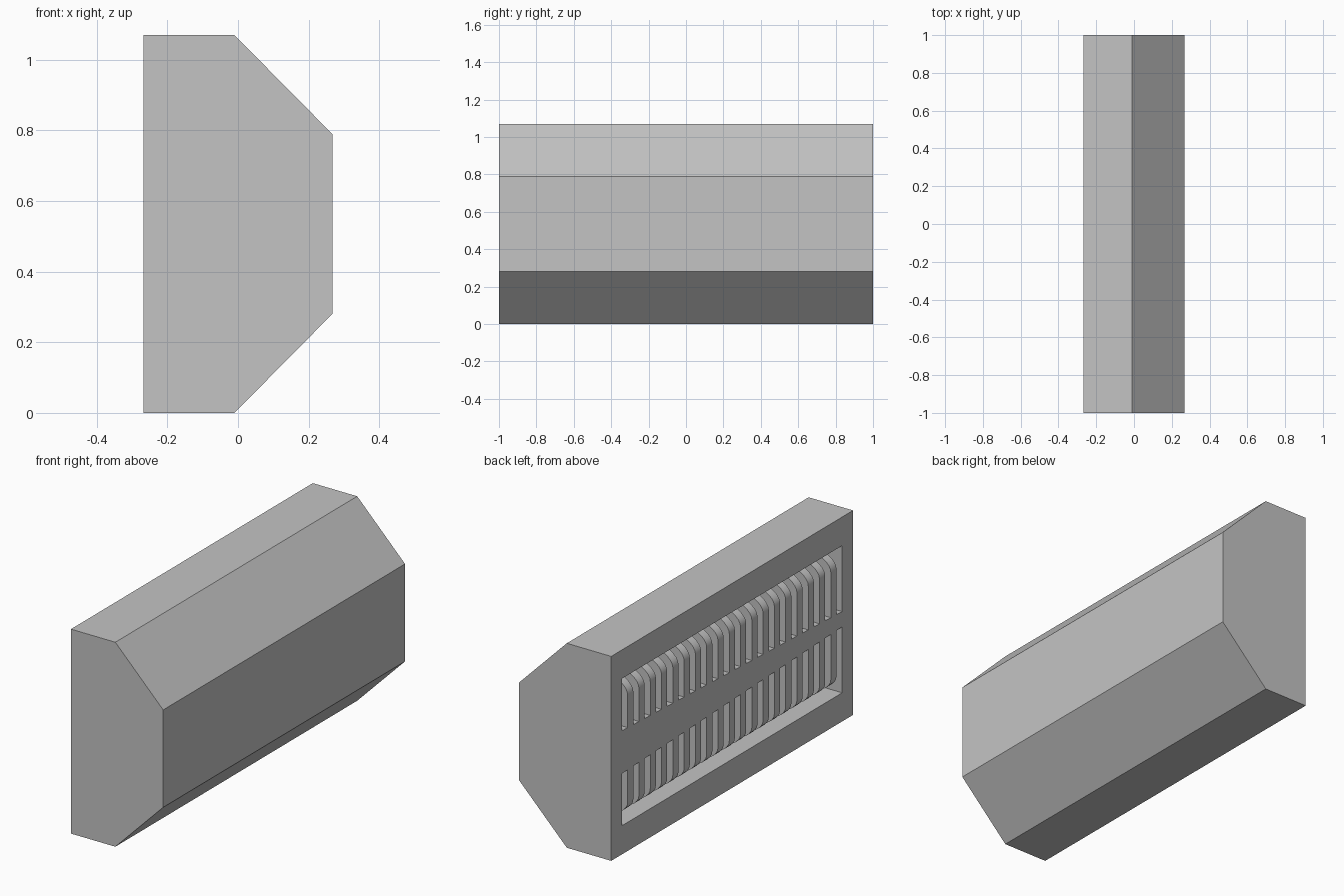
import bpy, bmesh, math
from mathutils import Vector

old = bpy.data.objects.get("Cube")
if old:
    bpy.data.objects.remove(old, do_unlink=True)

grey = bpy.data.materials.new("grey")
grey.use_nodes = True
colour = (0.55, 0.55, 0.55, 1)
grey.diffuse_color = colour
grey.node_tree.nodes["Principled BSDF"].inputs["Base Color"].default_value = colour

FRONT = -0.267       # open side of the housing
BACK = -0.02         # floor of the recess
MID = 0.535          # centre height
HALF_LEN = 0.91      # recess half length
HALF_HIGH = 0.385    # recess half height


def prism(bm, points, offset):
    """Extrude a closed polygon by an offset into a solid."""
    face = bm.faces.new([bm.verts.new(p) for p in points])
    ext = bmesh.ops.extrude_face_region(bm, geom=[face], use_keep_orig=True)
    moved = [g for g in ext["geom"] if isinstance(g, bmesh.types.BMVert)]
    bmesh.ops.translate(bm, verts=moved, vec=offset)
    bmesh.ops.recalc_face_normals(bm, faces=bm.faces[:])


def finish(bm, name):
    mesh = bpy.data.meshes.new(name)
    bm.to_mesh(mesh)
    bm.free()
    mesh.materials.append(grey)
    obj = bpy.data.objects.new(name, mesh)
    bpy.context.collection.objects.link(obj)
    return obj


# Housing: chamfered section along y
bm = bmesh.new()
section = [(FRONT, 0), (-0.01, 0), (0.267, 0.28), (0.267, 0.79), (-0.01, 1.07), (FRONT, 1.07)]
prism(bm, [(x, -1, z) for x, z in section], Vector((0, 2, 0)))

# Recess: inset the open side, then push it inwards
side = min(bm.faces, key=lambda f: f.calc_center_median().x)
bmesh.ops.inset_individual(bm, faces=[side], thickness=0.05)
for v in side.verts:
    v.co.y = math.copysign(HALF_LEN, v.co.y)
    v.co.z = MID + math.copysign(HALF_HIGH, v.co.z - MID)
ext = bmesh.ops.extrude_discrete_faces(bm, faces=[side])
for v in ext["faces"][0].verts:
    v.co.x = BACK
finish(bm, "housing")

# Tapered centre bar, flush with the open side
bm = bmesh.new()
wide, narrow = 0.112, 0.04
prism(bm, [(FRONT, HALF_LEN, MID - wide), (FRONT, HALF_LEN, MID + wide),
           (FRONT, -HALF_LEN, MID + narrow), (FRONT, -HALF_LEN, MID - narrow)],
      Vector((BACK - FRONT, 0, 0)))
finish(bm, "centre_bar")

# Fins with rounded upper and lower ends, evenly spaced along the recess
COUNT = 19
width = 2 * HALF_LEN / (2 * COUNT + 1)
front_half, rise, depth = 0.28, 0.09, 0.17
arc = [(FRONT + depth * (1 - math.cos(a)), front_half + rise * math.sin(a))
       for a in (math.pi / 2 * i / 8 for i in range(9))]
arc.append((BACK, front_half + rise))
outline = [(x, MID + h) for x, h in arc] + [(x, MID - h) for x, h in reversed(arc)]
bm = bmesh.new()
for i in range(COUNT):
    y = -HALF_LEN + width * (2 * i + 1)
    prism(bm, [(x, y, z) for x, z in outline], Vector((0, width, 0)))
fins = finish(bm, "fins")

bpy.ops.object.select_all(action="DESELECT")
fins.select_set(True)
bpy.context.view_layer.objects.active = fins
bpy.ops.object.shade_smooth_by_angle(angle=math.radians(30))
